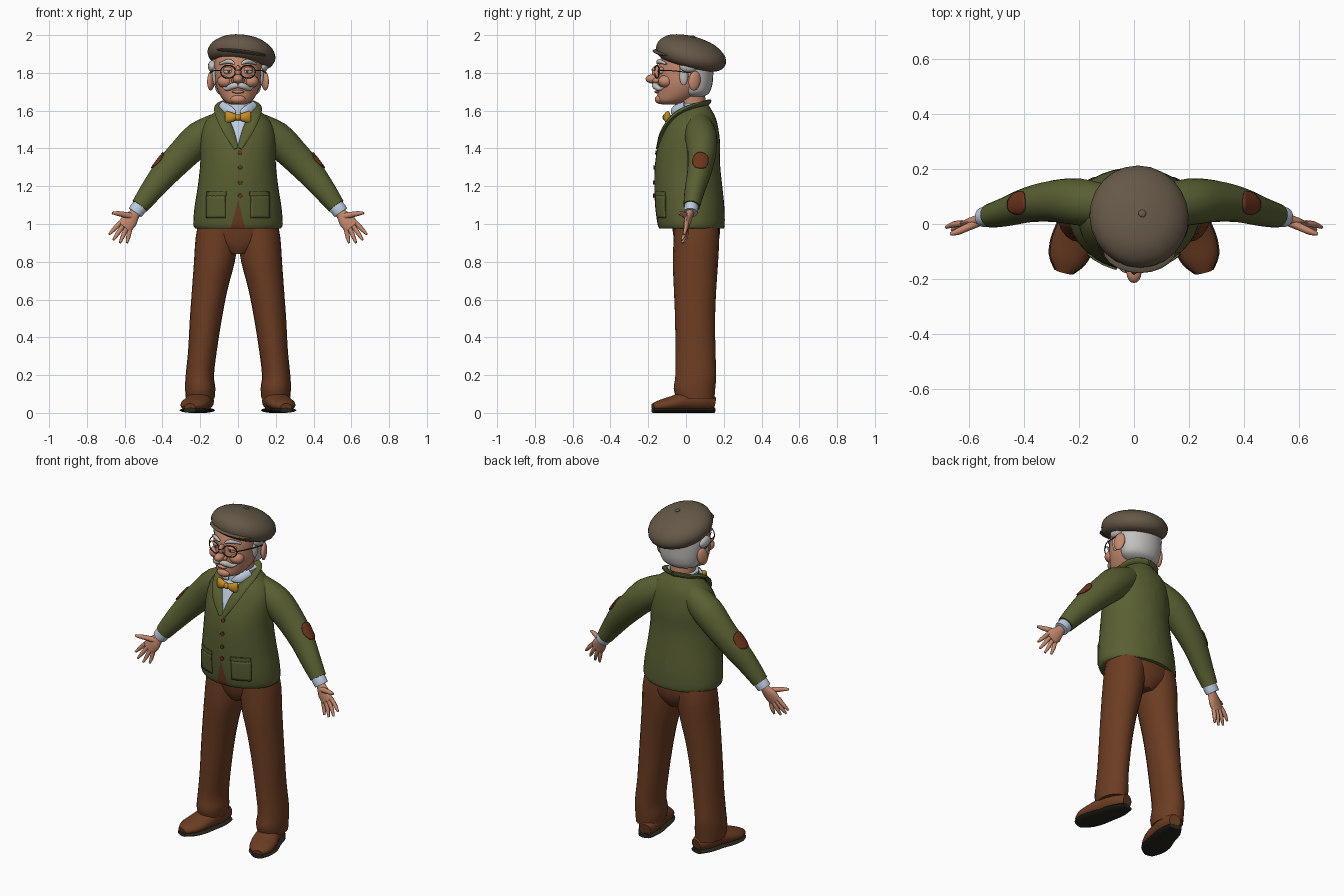
import bpy, bmesh, math
from mathutils import Vector, Matrix

cube = bpy.data.objects.get("Cube")
if cube:
    bpy.data.objects.remove(cube)


def material(name, r, g, b):
    m = bpy.data.materials.new(name)
    m.use_nodes = True
    m.diffuse_color = (r, g, b, 1)
    node = m.node_tree.nodes["Principled BSDF"]
    node.inputs["Base Color"].default_value = (r, g, b, 1)
    node.inputs["Roughness"].default_value = 0.9
    return m


GREEN = material("olive wool", .1, .115, .032)
BROWN = material("russet brown", .15, .046, .016)
SOLE = material("dark sole", .022, .018, .012)
SKIN = material("skin", .56, .25, .155)
HAIR = material("grey hair", .55, .54, .52)
CAP = material("taupe tweed", .13, .098, .064)
SHIRT = material("pale blue shirt", .5, .6, .74)
GOLD = material("mustard silk", .55, .27, .02)
PATCH = material("red brown suede", .155, .035, .013)
FRAME = material("dark frame", .05, .03, .02)
X, Y, Z = Vector((1, 0, 0)), Vector((0, 1, 0)), Vector((0, 0, 1))
SIDES = (("left", 1), ("right", -1))


def finish(name, bm, mats, angle=50):
    bmesh.ops.recalc_face_normals(bm, faces=bm.faces[:])
    mesh = bpy.data.meshes.new(name)
    bm.to_mesh(mesh)
    bm.free()
    for m in mats:
        mesh.materials.append(m)
    ob = bpy.data.objects.new(name, mesh)
    bpy.context.collection.objects.link(ob)
    bpy.ops.object.select_all(action='DESELECT')
    ob.select_set(True)
    bpy.context.view_layer.objects.active = ob
    bpy.ops.object.shade_smooth_by_angle(angle=math.radians(angle))
    return ob


def spline(rows, steps):
    """Smooth curve through rows of any width."""
    out = []
    for i in range(len(rows) - 1):
        a, b, c, d = (rows[max(0, min(len(rows) - 1, i + k))] for k in (-1, 0, 1, 2))
        for j in range(steps):
            t = j / steps
            out.append([q + .5 * t * (r - p + t * (2 * p - 5 * q + 4 * r - s + t * (3 * (q - r) + s - p)))
                        for p, q, r, s in zip(a, b, c, d)])
    return out + [list(rows[-1])]


def tube_mesh(rows, up=Y, flat=False, segs=20, steps=3):
    """Skin elliptical rings (x, y, z, radius_u, radius_v) along a path."""
    rows = spline(rows, steps)
    bm = bmesh.new()
    rings = []
    for i, (x, y, z, ru, rv) in enumerate(rows):
        t = Vector(rows[min(i + 1, len(rows) - 1)][:3]) - Vector(rows[max(i - 1, 0)][:3])
        t = Z if flat else t.normalized()
        u = up.cross(t).normalized()
        v = t.cross(u)
        angles = [2 * math.pi * k / segs for k in range(segs)]
        rings.append([bm.verts.new(Vector((x, y, z)) + u * ru * math.cos(a) + v * rv * math.sin(a))
                      for a in angles])
    for a, b in zip(rings, rings[1:]):
        for k in range(segs):
            n = (k + 1) % segs
            bm.faces.new((a[k], a[n], b[n], b[k]))
    bm.faces.new(rings[0])
    bm.faces.new(rings[-1])
    return bm


def tube(name, rows, mat, side=1, **kw):
    rows = [(r[0] * side,) + tuple(r[1:]) for r in rows]
    return finish(name, tube_mesh(rows, **kw), [mat])


def stack(name, rows, mat, **kw):
    """Upright form from rows (y, z, radius_x, radius_y)."""
    return tube(name, [(0,) + tuple(r) for r in rows], mat, flat=True, **kw)


def ball(name, loc, size, mat, rot=(0, 0, 0), segs=16):
    bm = bmesh.new()
    bmesh.ops.create_uvsphere(bm, u_segments=segs, v_segments=segs // 2 + 2, radius=1)
    ob = finish(name, bm, [mat])
    ob.location, ob.scale, ob.rotation_euler = loc, size, rot
    return ob


def plate(name, target, loc, normal, w, h, mat, rounded=False):
    """Thin plate wrapped on a surface."""
    bm = bmesh.new()
    bmesh.ops.create_grid(bm, x_segments=8, y_segments=8, size=1)
    basis = Vector(normal).to_track_quat('Z', 'Y').to_matrix()
    for v in bm.verts:
        x, y = v.co.xy
        if rounded:
            x, y = x * math.sqrt(1 - y * y / 2), y * math.sqrt(1 - x * x / 2)
        v.co = basis @ Vector((x * w, y * h, 0)) + Vector(loc)
    ob = finish(name, bm, [mat])
    wrap = ob.modifiers.new("wrap", 'SHRINKWRAP')
    wrap.target, wrap.wrap_mode, wrap.offset = target, 'ABOVE_SURFACE', .004
    thick = ob.modifiers.new("thickness", 'SOLIDIFY')
    thick.thickness, thick.offset = .007, 0
    return ob


# Jacket body, cut so the shirt shows at the neck and trousers at the hem
body = [(.03, .975, .225, .17), (.027, 1.0, .237, .178), (.02, 1.09, .23, .183), (.012, 1.2, .213, .18),
        (.008, 1.32, .2, .172), (.018, 1.42, .2, .163), (.03, 1.5, .192, .142),
        (.04, 1.56, .16, .118), (.05, 1.61, .1, .082), (.055, 1.635, .075, .06)]
bm = tube_mesh([(0,) + r for r in body], flat=True, segs=36)
NECK, HEM = (1.41, .42), (1.13, -.25)
for apex, slope in (NECK, HEM):
    for s in (1, -1):
        bmesh.ops.bisect_plane(bm, geom=bm.verts[:] + bm.edges[:] + bm.faces[:],
                               plane_co=(0, 0, apex), plane_no=(s, 0, -slope))
for f in bm.faces:
    c = f.calc_center_median()
    for i, (apex, slope) in enumerate((NECK, HEM)):
        if c.y < -.02 and abs(c.x) < slope * (c.z - apex):
            f.material_index = i + 1
jacket = finish("jacket_body", bm, [GREEN, SHIRT, BROWN])

# Jacket trim
for i, z in enumerate((1.38, 1.3, 1.22, 1.15)):
    plate(f"button_{i + 1}", jacket, (.012, -.17, z), (0, -1, 0), .011, .011, PATCH, True)
for side, s in SIDES:
    plate(f"{side}_pocket", jacket, (s * .125, -.15, 1.09), (s * .45, -1, 0), .06, .06, GREEN)
    plate(f"{side}_pocket_band", jacket, (s * .125, -.16, 1.16), (s * .45, -1, 0), .063, .012, GREEN)
    tube(f"{side}_lapel", [(.008, -.15, 1.4, .014, .008), (.05, -.125, 1.49, .03, .01),
                           (.085, -.068, 1.57, .032, .012), (.1, .01, 1.615, .026, .012),
                           (.075, .085, 1.635, .026, .012), (0, .115, 1.64, .026, .012)],
         GREEN, s, up=Vector((0, -1, 1)), segs=12)

# Arms, cuffs and elbow patches
for side, s in SIDES:
    sleeve = tube(f"{side}_sleeve", [(.09, .065, 1.52, .075, .075), (.2, .08, 1.455, .09, .085),
                                     (.29, .083, 1.37, .083, .076), (.38, .07, 1.275, .074, .064),
                                     (.46, .045, 1.175, .06, .053), (.52, .03, 1.095, .047, .044)],
                  GREEN, s)
    plate(f"{side}_elbow_patch", sleeve, (s * .425, .075, 1.335), (s * .75, .15, .65),
          .05, .052, PATCH, True)
    tube(f"{side}_shirt_cuff", [(.5, .032, 1.115, .04, .036), (.53, .027, 1.08, .042, .038),
                                (.545, .025, 1.06, .04, .036)], SHIRT, s)

# Hands with spread fingers and raised thumb
    tube(f"{side}_palm", [(.525, .027, 1.085, .025, .022), (.55, .018, 1.05, .03, .021),
                          (.575, .008, 1.018, .043, .019), (.602, 0, .983, .04, .014)], SKIN, s, segs=14)
    tips = ((.588, -.01, .9), (.625, -.02, .9), (.66, -.022, .915), (.682, -.012, .945))
    for i, tip in enumerate(tips):
        k = (i - 1.5) * .021
        base = Vector((.597 + .8 * k, .002, .99 + .6 * k))
        mid = base.lerp(Vector(tip), .55) + Vector((0, .004, 0))
        tube(f"{side}_finger_{i + 1}", [(*base, .012, .012), (*mid, .0115, .011), (*tip, .006, .006)],
             SKIN, s, segs=8)
    tube(f"{side}_thumb", [(.56, .008, 1.04, .018, .016), (.605, -.012, 1.05, .015, .014),
                           (.64, -.028, 1.056, .012, .012), (.667, -.036, 1.058, .006, .006)],
         SKIN, s, segs=8)

# Trousers
stack("trouser_seat", [(.05, .84, .06, .085), (.055, .89, .15, .112), (.055, .96, .205, .125),
                       (.045, 1.1, .2, .13)], BROWN)
for side, s in SIDES:
    tube(f"{side}_trouser_leg", [(.1, .05, 1.05, .1, .11), (.112, .055, .93, .112, .12),
                                 (.125, .05, .8, .108, .12), (.15, .048, .65, .094, .112),
                                 (.17, .048, .5, .085, .106), (.188, .05, .33, .076, .106),
                                 (.202, .052, .2, .075, .108), (.2, .045, .13, .08, .11),
                                 (.2, .05, .075, .076, .1)], BROWN, s, flat=True)
    # Shoes with dark soles
    shoe = [(.172, .148, .05, .035, .036), (.187, .08, .062, .062, .055), (.205, .0, .062, .068, .052),
            (.225, -.07, .05, .075, .04), (.243, -.13, .04, .064, .031), (.255, -.175, .032, .03, .018)]
    tube(f"{side}_shoe", shoe, BROWN, s, up=Z, segs=16)
    tube(f"{side}_sole", [(x, y, .014, r + .005, .014) for x, y, z, r, h in shoe],
         SOLE, s, up=Z, segs=12)

# Neck, shirt collar and bow tie
stack("neck", [(.045, 1.56, .075, .07), (.03, 1.63, .07, .075), (.02, 1.7, .07, .08)], SKIN)
stack("shirt_collar", [(.025, 1.55, .085, .095), (.025, 1.6, .086, .088), (.03, 1.64, .09, .086)], SHIRT)
for side, s in SIDES:
    tube(f"{side}_collar_point", [(.012, -.075, 1.59, .008, .006), (.05, -.065, 1.605, .024, .007),
                                  (.09, -.01, 1.635, .018, .007)], SHIRT, s, up=Y, segs=10)
    tube(f"{side}_bow_wing", [(.005, -.1, 1.565, .014, .014), (.035, -.102, 1.565, .026, .018),
                              (.06, -.096, 1.565, .034, .015), (.066, -.094, 1.565, .03, .008)],
         GOLD, s, segs=12)
ball("bow_knot", (0, -.108, 1.565), (.016, .016, .018), GOLD)

# Head, hair and face
stack("head", [(-.085, 1.632, .035, .04), (-.065, 1.65, .072, .085), (-.035, 1.69, .1, .115),
               (-.02, 1.74, .118, .13), (-.012, 1.8, .124, .138), (0, 1.86, .126, .14),
               (.01, 1.92, .11, .125)], SKIN, segs=24)
stack("hair", [(.045, 1.675, .07, .05), (.052, 1.695, .11, .072), (.055, 1.74, .125, .085),
               (.05, 1.8, .135, .095), (.035, 1.85, .14, .115), (.03, 1.9, .13, .12)], HAIR, segs=24)
ball("nose_bridge", (0, -.152, 1.8), (.018, .028, .04), SKIN, (.35, 0, 0))
ball("nose", (0, -.178, 1.768), (.027, .036, .024), SKIN)
ball("chin", (0, -.135, 1.66), (.042, .03, .025), SKIN)
ball("lower_lip", (0, -.153, 1.7), (.032, .014, .009), SKIN)
for side, s in SIDES:
    ball(f"{side}_nostril", (s * .02, -.158, 1.76), (.016, .02, .014), SKIN)
    ball(f"{side}_cheek", (s * .068, -.108, 1.755), (.042, .04, .034), SKIN)
    ball(f"{side}_ear", (s * .143, .045, 1.758), (.017, .034, .052), SKIN, (-.15, 0, s * .4))
    ball(f"{side}_sideburn", (s * .122, -.012, 1.79), (.015, .024, .055), HAIR)
    ball(f"{side}_hair_tuft", (s * .135, .015, 1.835), (.024, .05, .032), HAIR)
    ball(f"{side}_eye", (s * .05, -.128, 1.808), (.026, .02, .016), HAIR)
    ball(f"{side}_pupil", (s * .049, -.146, 1.808), (.008, .004, .009), FRAME, segs=10)
    ball(f"{side}_eyelid", (s * .05, -.128, 1.818), (.029, .021, .014), SKIN)
    tube(f"{side}_eyebrow", [(.018, -.15, 1.848, .006, .006), (.05, -.143, 1.862, .012, .01),
                             (.095, -.105, 1.848, .006, .006)], HAIR, s, segs=8)
    tube(f"{side}_moustache", [(0, -.168, 1.735, .014, .014), (.03, -.162, 1.73, .017, .016),
                               (.058, -.14, 1.716, .012, .012), (.08, -.118, 1.724, .004, .004)],
         HAIR, s, segs=10)
    # Spectacles
    ring = [(.052 + .04 * math.cos(a), -.166 + .012 * (1 + math.cos(a)), 1.806 + .034 * math.sin(a), .003, .003)
            for a in [math.pi * k / 8 for k in range(17)]]
    tube(f"{side}_spectacle_rim", ring, FRAME, s, segs=6, steps=2)
    tube(f"{side}_spectacle_arm", [(.092, -.142, 1.812, .003, .003), (.128, -.08, 1.812, .003, .003),
                                   (.146, .03, 1.8, .003, .003)], FRAME, s, up=Z, segs=6)
tube("spectacle_bridge", [(-.013, -.166, 1.812, .003, .003), (0, -.182, 1.816, .003, .003),
                          (.013, -.166, 1.812, .003, .003)], FRAME, up=Z, segs=6)

# Flat cap tilted back and to one side
cap = stack("flat_cap", [(0, -.022, .14, .15), (0, -.005, .168, .178), (0, .03, .181, .19),
                         (-.004, .07, .165, .175), (-.01, .105, .115, .125), (-.012, .122, .05, .055),
                         (-.012, .125, .005, .005)], CAP, segs=24)
brim = ball("cap_brim", (0, -.115, .012), (.135, .09, .014), CAP, (.12, 0, 0), 20)
knob = ball("cap_button", (0, -.012, .126), (.014, .014, .006), CAP)
tilt = Matrix.Translation((.015, .02, 1.867)) @ Matrix.Rotation(.12, 4, 'Y') @ Matrix.Rotation(-.24, 4, 'X')
for ob in (cap, brim, knob):
    ob.matrix_world = tilt @ Matrix.LocRotScale(ob.location, ob.rotation_euler, ob.scale)
